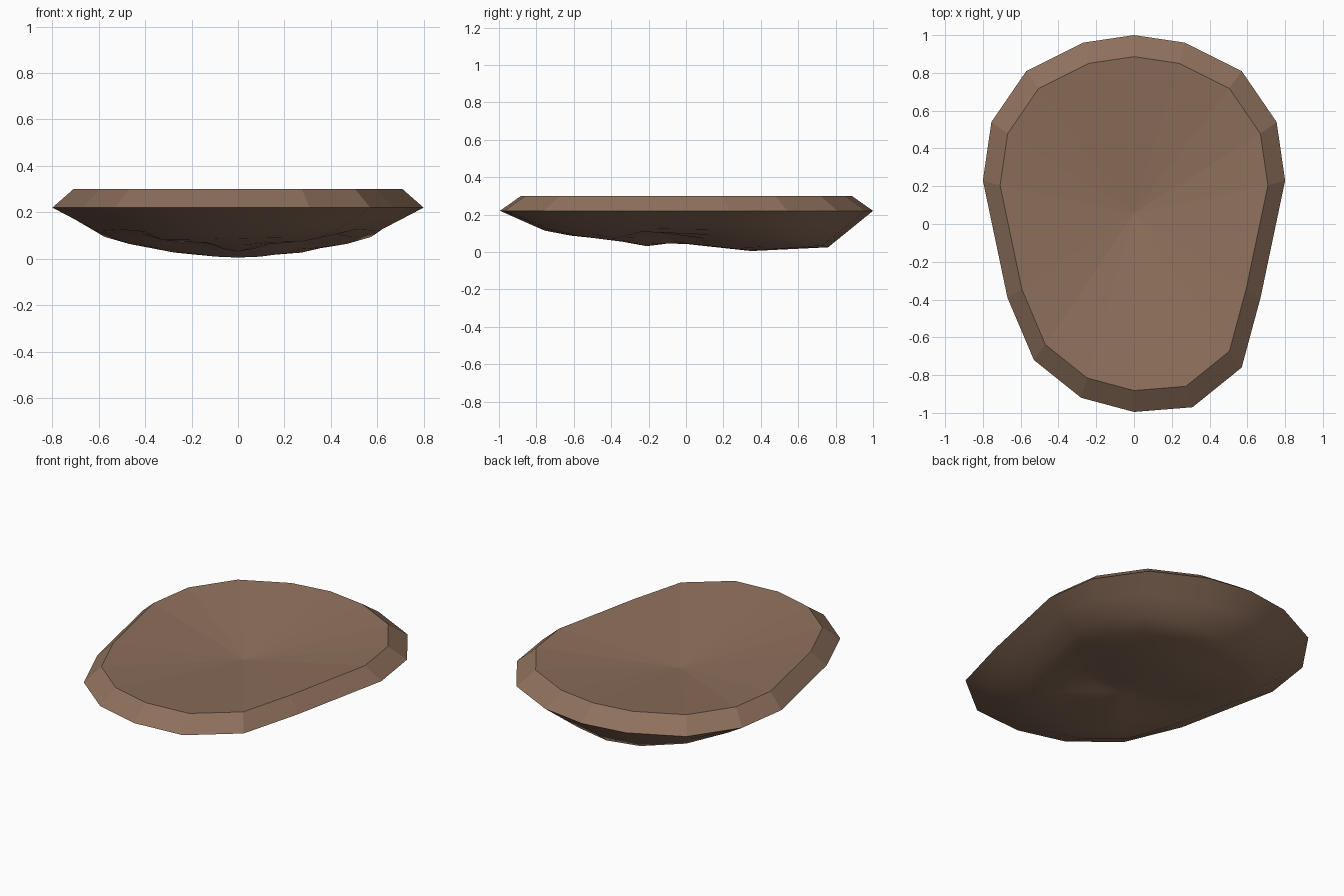
import bpy, bmesh, math

if "Cube" in bpy.data.objects:
    bpy.data.objects.remove(bpy.data.objects["Cube"])

# Egg-shaped outline, read clockwise from the back
OUTLINE = [(0, 1), (.27, .96), (.57, .81), (.755, .54), (.80, .23), (.67, -.39),
           (.57, -.76), (.31, -.97), (0, -.995), (-.28, -.92), (-.53, -.72),
           (-.67, -.39), (-.80, .23), (-.755, .54), (-.57, .81), (-.27, .96)]
# Height of the underside along the middle (y, z)
KEEL = [(-1, .22), (-.88, .14), (-.64, .09), (-.35, .06), (-.07, .05),
        (.35, .005), (.76, .025), (1, .22)]
RIM_Z, TOP_Z, DISH_Z = .22, .30, .20


def keel(y):
    for (y0, z0), (y1, z1) in zip(KEEL, KEEL[1:]):
        if y <= y1:
            return z0 + (z1 - z0) * (y - y0) / (y1 - y0)
    return RIM_Z


def bump(x, y, cx, cy, r, amount):
    return amount * math.exp(-((x - cx) ** 2 + (y - cy) ** 2) / (r * r))


def underside(x, y):
    """Rounded hull with a small central nose, two hollows and two cheeks."""
    z = keel(y) + .26 * x * x
    z += bump(x, y, 0, -.21, .10, -.025)
    for side in (-1, 1):
        z += bump(x, y, side * .28, -.12, .14, .04)
        z += bump(x, y, side * .28, -.48, .13, -.02)
    return max(.003, min(z, .20))


bm = bmesh.new()


def ring(scale, height):
    return [bm.verts.new((x * scale, y * scale,
                          height(x * scale, y * scale) if callable(height) else height))
            for x, y in OUTLINE]


def bridge(a, b, smooth):
    n = len(a)
    for i in range(n):
        j = (i + 1) % n
        bm.faces.new((a[i], a[j], b[j], b[i])).smooth = smooth


def fan(a, centre, smooth):
    c = bm.verts.new(centre)
    for i in range(len(a)):
        bm.faces.new((a[i], a[(i + 1) % len(a)], c)).smooth = smooth


# Bevelled rim and shallow dished top
rim = ring(1, RIM_Z)
inner = ring(.886, TOP_Z)
bridge(rim, inner, False)
fan(inner, (0, .06, DISH_Z), False)

# Smooth underside
outer = rim
for s in (.88, .76, .62, .48, .35, .21, .1):
    if s == .88:
        # halfway between rim and hull, so the side slopes straight
        nxt = [bm.verts.new((x * s, y * s,
               (RIM_Z + underside(x * .76, y * .76)) / 2)) for x, y in OUTLINE]
    else:
        nxt = ring(s, underside)
    bridge(outer, nxt, True)
    outer = nxt
fan(outer, (0, 0, underside(0, 0)), True)

bmesh.ops.recalc_face_normals(bm, faces=bm.faces)
for e in bm.edges:
    if all(v in rim for v in e.verts):
        e.smooth = False

mesh = bpy.data.meshes.new("shell")
bm.to_mesh(mesh)
bm.free()
shell = bpy.data.objects.new("shell", mesh)
bpy.context.collection.objects.link(shell)

brown = bpy.data.materials.new("warm brown")
brown.diffuse_color = (.27, .162, .107, 1)
brown.use_nodes = True
brown.node_tree.nodes["Principled BSDF"].inputs["Base Color"].default_value = brown.diffuse_color
mesh.materials.append(brown)
